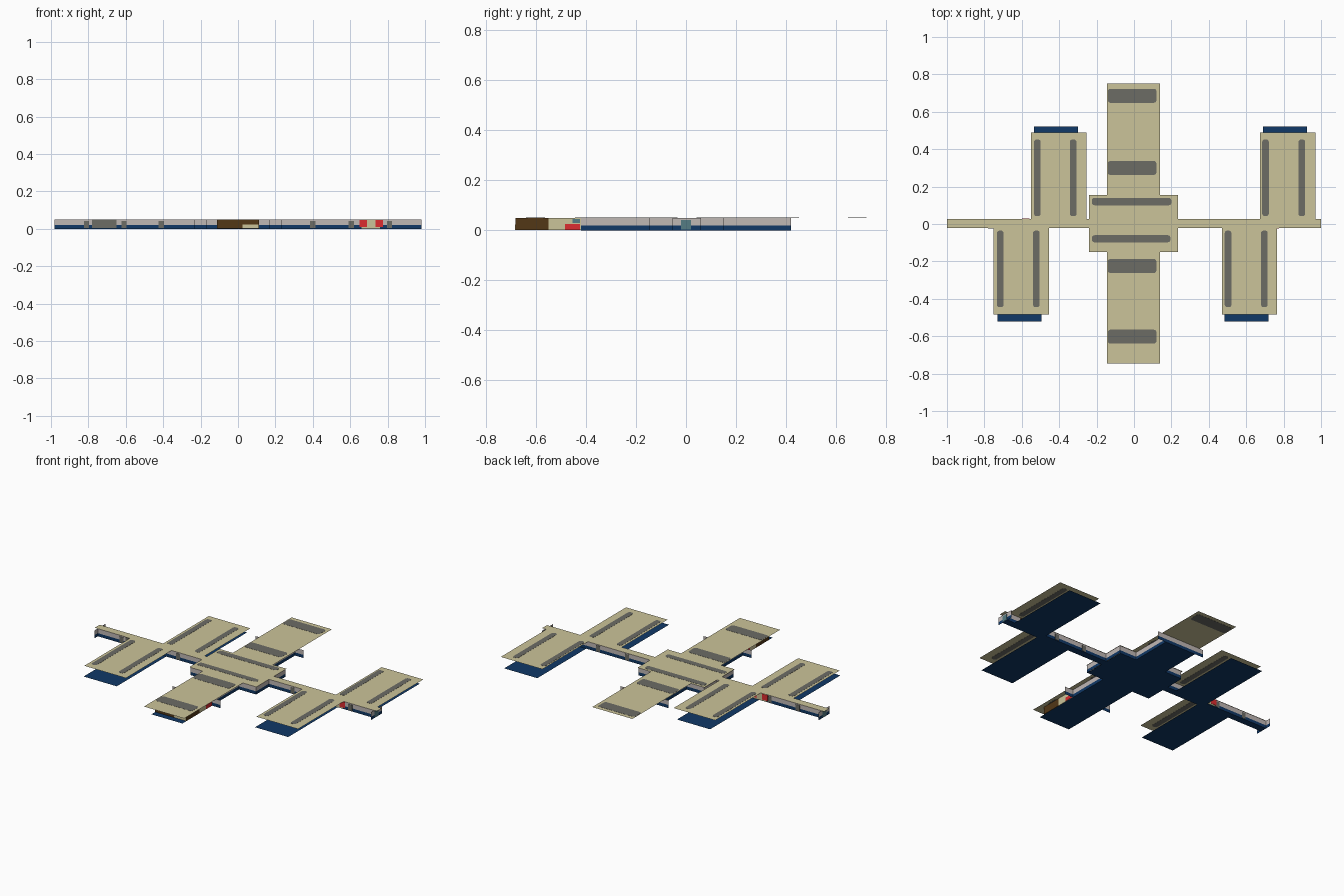
import bpy, bmesh, math

if "Cube" in bpy.data.objects:
    bpy.data.objects.remove(bpy.data.objects["Cube"])

H = 0.05       # roof height
SILL = 0.02    # top of the dark band on the walls


def mat(name, r, g, b):
    m = bpy.data.materials.new(name)
    m.diffuse_color = (r, g, b, 1)
    m.use_nodes = True
    m.node_tree.nodes["Principled BSDF"].inputs["Base Color"].default_value = m.diffuse_color
    return m


TAN = mat("tan", 0.60, 0.55, 0.32)
GREY = mat("dark_grey", 0.15, 0.15, 0.13)
NAVY = mat("navy", 0.005, 0.04, 0.135)
PALE = mat("pale_grey", 0.53, 0.48, 0.46)
BROWN = mat("brown", 0.085, 0.038, 0.008)
RED = mat("red", 0.72, 0.025, 0.03)
TEAL = mat("teal", 0.09, 0.20, 0.23)


def finish(name, bm, mats):
    me = bpy.data.meshes.new(name)
    bm.to_mesh(me)
    bm.free()
    for m in mats:
        me.materials.append(m)
    ob = bpy.data.objects.new(name, me)
    bpy.context.collection.objects.link(ob)
    return ob


def sheets(name, rects, z, m):
    """Flat horizontal rectangles (x0, x1, y0, y1)."""
    bm = bmesh.new()
    for x0, x1, y0, y1 in rects:
        bm.faces.new([bm.verts.new(p) for p in
                      ((x0, y0, z), (x1, y0, z), (x1, y1, z), (x0, y1, z))])
    return finish(name, bm, [m])


def walls(name, runs):
    """Thin upright walls (x0, y0, x1, y1): dark band below, pale above."""
    bm = bmesh.new()
    for x0, y0, x1, y1 in runs:
        for i, (a, b) in enumerate(((0, SILL), (SILL, H))):
            f = bm.faces.new([bm.verts.new(p) for p in
                              ((x0, y0, a), (x1, y1, a), (x1, y1, b), (x0, y0, b))])
            f.material_index = i
    return finish(name, bm, [NAVY, PALE])


def plates(name, boxes, m):
    """Thin boxes (x0, x1, y0, y1, z0, z1)."""
    bm = bmesh.new()
    for x0, x1, y0, y1, z0, z1 in boxes:
        vs = bmesh.ops.create_cube(bm, size=1)["verts"]
        for v in vs:
            v.co = (x1 if v.co.x > 0 else x0, y1 if v.co.y > 0 else y0,
                    z1 if v.co.z > 0 else z0)
    return finish(name, bm, [m])


def rounded_stripes(name, rects, z, m, r=0.014, t=0.0008):
    """Round-cornered strips, slightly proud of both sides of the roof."""
    bm = bmesh.new()
    for x0, x1, y0, y1 in rects:
        pts = []
        for cx, cy, a0 in ((x1 - r, y1 - r, 0), (x0 + r, y1 - r, 90),
                           (x0 + r, y0 + r, 180), (x1 - r, y0 + r, 270)):
            for k in range(4):
                a = math.radians(a0 + 30 * k)
                pts.append((cx + r * math.cos(a), cy + r * math.sin(a)))
        top = [bm.verts.new((x, y, z + t)) for x, y in pts]
        low = [bm.verts.new((x, y, z - t)) for x, y in pts]
        bm.faces.new(top)
        bm.faces.new(low[::-1])
        for i in range(len(pts)):
            j = (i + 1) % len(pts)
            bm.faces.new((low[i], low[j], top[j], top[i]))
    return finish(name, bm, [m])


# Roofs: hub, corridors, front and back arms, four wings
sheets("hub_roof", [(-0.24, 0.235, -0.15, 0.155)], H, TAN)
sheets("corridor_roof", [(-1, -0.24, -0.022, 0.028), (0.235, 1, -0.022, 0.028)], H, TAN)
sheets("arm_roof", [(-0.145, 0.14, -0.745, -0.15), (-0.145, 0.14, 0.155, 0.75)], H, TAN)
sheets("wing_roof", [(-0.75, -0.455, -0.485, -0.022), (0.47, 0.765, -0.485, -0.022),
                     (-0.55, -0.255, 0.028, 0.49), (0.675, 0.97, 0.028, 0.49)], H, TAN)

# Grey strips on the roofs
rounded_stripes("arm_roof_stripes", [(-0.14, 0.12, y, y + 0.075)
                                     for y in (0.648, 0.262, -0.262, -0.64)], H, GREY)
rounded_stripes("hub_roof_stripes", [(-0.225, 0.2, 0.1, 0.14), (-0.225, 0.195, -0.098, -0.06)], H, GREY)
rounded_stripes("wing_roof_stripes",
                [(x - 0.018, x + 0.018, y, y + 0.41)
                 for x, y in ((-0.715, -0.445), (-0.522, -0.445), (0.503, -0.445), (0.697, -0.445),
                              (-0.517, 0.042), (-0.325, 0.042), (0.703, 0.042), (0.897, 0.042))], H, GREY)

# Floors
sheets("hub_floor", [(-0.235, 0.23, -0.148, 0.15)], 0, NAVY)
sheets("corridor_floor", [(-0.98, -0.235, -0.02, 0.025), (0.23, 0.98, -0.02, 0.025)], 0, NAVY)
sheets("arm_floor", [(-0.11, 0.11, -0.72, -0.148), (-0.11, 0.11, 0.15, 0.42)], 0, NAVY)
sheets("wing_floor", [(-0.73, -0.495, -0.52, -0.02), (0.485, 0.72, -0.52, -0.02),
                      (-0.535, -0.30, 0.025, 0.52), (0.69, 0.925, 0.025, 0.52)], 0, NAVY)

# Walls, repeated on each side
runs_hub, runs_corridor, runs_arm, runs_end = [], [], [], []
for s in (-1, 1):
    hx = 0.232 * s
    runs_hub.append((hx, -0.148, hx, 0.15))
    for y in (-0.148, 0.15):
        runs_hub.append((0.11 * s, y, hx, y))
    for y in (-0.02, 0.025):
        runs_corridor.append((hx, y, 0.98 * s, y))
    runs_arm += [(0.11 * s, -0.42, 0.11 * s, -0.148), (0.11 * s, 0.15, 0.11 * s, 0.42)]
    runs_end += [(-0.17, 0.42 * s, 0.17, 0.42 * s), (0.98 * s, -0.055, 0.98 * s, 0.06)]
walls("hub_walls", runs_hub)
walls("corridor_walls", runs_corridor)
walls("arm_walls", runs_arm)
walls("end_walls", runs_end)

# Small doors along the corridors, and teal doors at the ends
T = 0.0015
plates("corridor_doors", [(x - 0.014, x + 0.014, y - T, y + T, 0.004, 0.042)
                          for x in (-0.81, -0.61, -0.41, 0.4, 0.605, 0.81)
                          for y in (-0.02, 0.025)], GREY)
plates("end_doors", [(s * 0.98 - T, s * 0.98 + T, -0.02, 0.02, 0.004, 0.042) for s in (-1, 1)], TEAL)

# Coloured panels on the corridor walls
plates("grey_wall_panel", [(-0.78, -0.65, -0.023, -0.019, 0.004, 0.049)], GREY)
plates("tan_wall_panels", [(0.66, 0.76, -0.023, -0.019, 0.002, 0.049),
                           (-0.59, -0.49, 0.024, 0.028, 0.002, 0.049)], TAN)
plates("red_wall_panels", [(x, x + 0.04, y - T, y + T, 0.01, 0.047)
                           for x, y in ((0.65, -0.023), (0.735, -0.023), (-0.60, 0.028), (-0.52, 0.028))], RED)
plates("brown_wall_panel", [(0.77, 0.88, 0.024, 0.028, 0.002, 0.049)], BROWN)

# Front arm room: brown nose, tan and red sides
plates("front_room_nose", [(-0.11, 0.11, -0.682, -0.678, 0.001, 0.049)], BROWN)
plates("front_room_nose_panel", [(0.025, 0.11, -0.684, -0.681, 0.002, 0.024)], TAN)
for s, side in ((-1, "left"), (1, "right")):
    x = 0.11 * s
    plates(side + "_room_brown_wall", [(x - T, x + T, -0.68, -0.55, 0.001, 0.049)], BROWN)
    plates(side + "_room_tan_wall", [(x - T, x + T, -0.55, -0.42, 0.001, 0.049)], TAN)
    plates(side + "_room_red_panel", [(x - 2 * T, x + 2 * T, -0.485, -0.425, 0.002, 0.026)], RED)
    plates(side + "_room_window", [(x - 2 * T, x + 2 * T, -0.455, -0.425, 0.03, 0.046)], TEAL)
